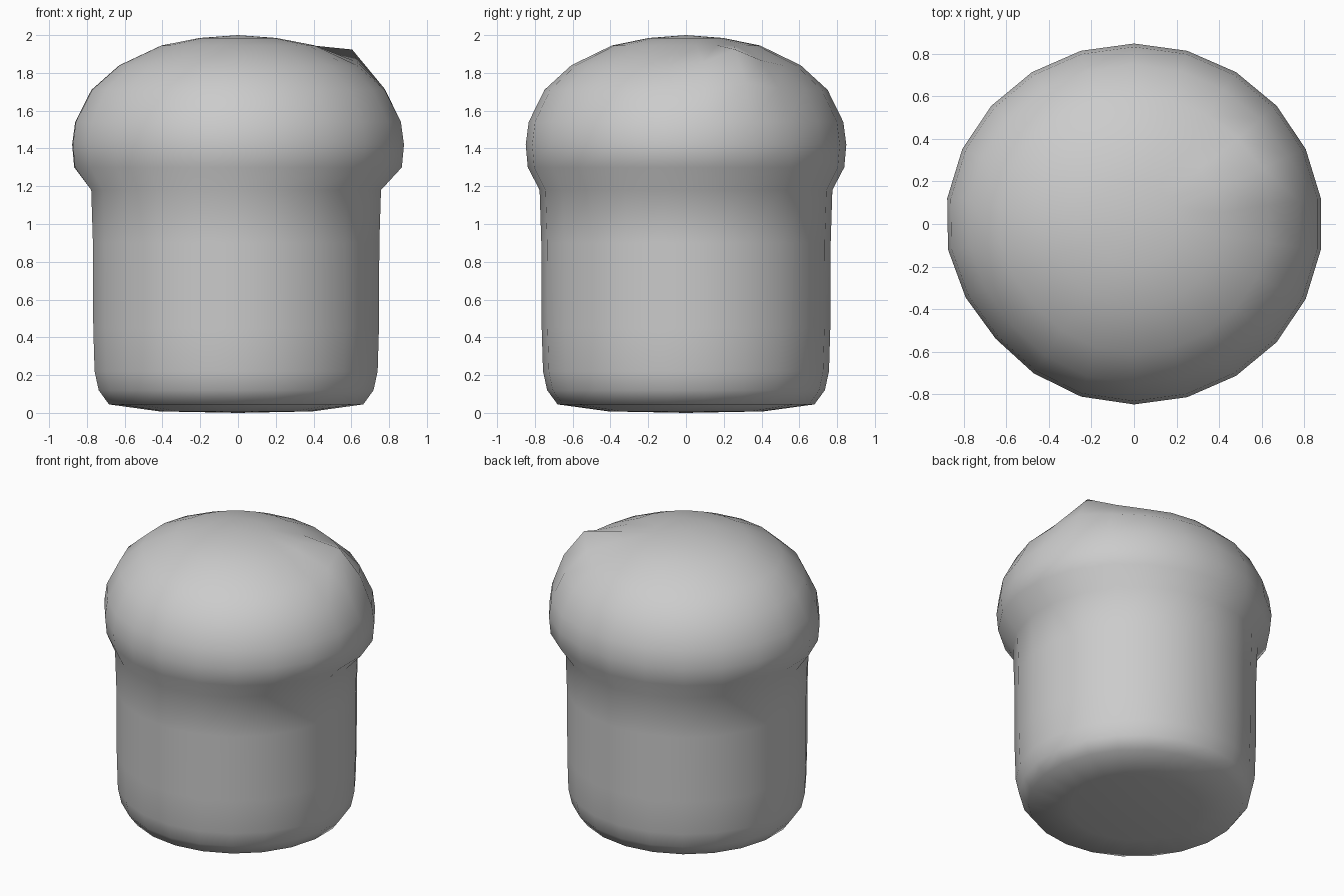
import bpy, bmesh
from math import cos, sin, pi, exp
from mathutils import Vector

if "Cube" in bpy.data.objects:
    bpy.data.objects.remove(bpy.data.objects["Cube"])

SIDES = 22
BUMP = Vector((0.60, 0.28, 1.80))

# (radius, height) from the base up to the crown
cup = [(0.41, 0.008), (0.68, 0.045), (0.735, 0.12), (0.757, 0.22),
       (0.764, 0.45), (0.766, 0.90), (0.775, 1.18)]
cap = [(0.855, 1.30), (0.866, 1.42), (0.85, 1.54), (0.765, 1.71), (0.62, 1.84),
       (0.40, 1.945), (0.20, 1.985)]


def add_ring(bm, radius, z, is_cap):
    ring = []
    for i in range(SIDES):
        a = 2 * pi * (i + 0.5) / SIDES
        if is_cap:
            # slightly oval cap, flattened at the front left
            dent = 1 - 0.03 * exp(-((a - 1.22 * pi) / 0.4) ** 2)
            p = Vector((1.025 * radius * cos(a), 0.98 * radius * sin(a), z)) * 1
            p.x *= dent
            p.y *= dent
            # small raised lump on the right of the crown
            d = (p - BUMP).length
            p += Vector((0.03, 0.01, 0.095)) * exp(-(d / 0.15) ** 2)
        else:
            p = Vector((radius * cos(a) - 0.01, radius * sin(a), z))
        ring.append(bm.verts.new(p))
    return ring


# One continuous rounded cup with a domed, overhanging cap
bm = bmesh.new()
rings = [add_ring(bm, r, z, False) for r, z in cup]
rings += [add_ring(bm, r, z, True) for r, z in cap]
for low, high in zip(rings, rings[1:]):
    for i in range(SIDES):
        j = (i + 1) % SIDES
        bm.faces.new((low[i], low[j], high[j], high[i]))
bottom = bm.verts.new((0, 0, 0))
top = bm.verts.new((0, 0, 2))
for i in range(SIDES):
    j = (i + 1) % SIDES
    bm.faces.new((bottom, rings[0][j], rings[0][i]))
    bm.faces.new((top, rings[-1][i], rings[-1][j]))
for f in bm.faces:
    f.smooth = True
bmesh.ops.recalc_face_normals(bm, faces=bm.faces)

mesh = bpy.data.meshes.new("domed_cup")
bm.to_mesh(mesh)
bm.free()
obj = bpy.data.objects.new("domed_cup", mesh)
bpy.context.collection.objects.link(obj)
